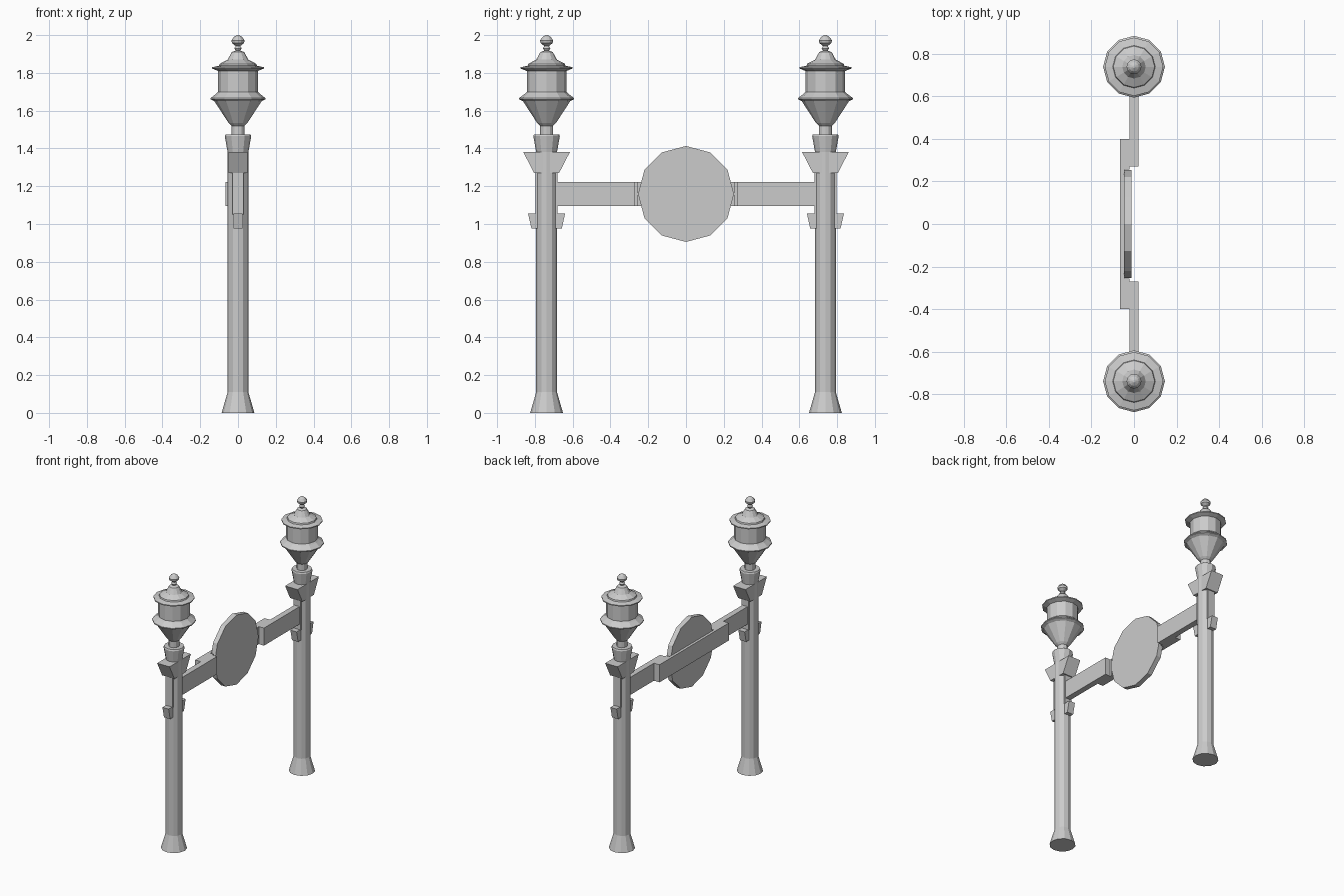
import bpy, bmesh, math

if "Cube" in bpy.data.objects:
    bpy.data.objects.remove(bpy.data.objects["Cube"])

POST_Y = 0.738
SIDES = 12


def finish(bm, name):
    bmesh.ops.recalc_face_normals(bm, faces=bm.faces)
    me = bpy.data.meshes.new(name)
    bm.to_mesh(me)
    bm.free()
    ob = bpy.data.objects.new(name, me)
    bpy.context.collection.objects.link(ob)
    return ob


def lathe(name, profile, y):
    """Closed faceted turning from (radius, z) pairs."""
    bm = bmesh.new()
    rings = []
    for r, z in profile:
        rings.append([bm.verts.new((r * math.cos(a), y + r * math.sin(a), z))
                      for a in (2 * math.pi * i / SIDES for i in range(SIDES))])
    for lo, hi in zip(rings, rings[1:]):
        for i in range(SIDES):
            j = (i + 1) % SIDES
            bm.faces.new((lo[i], lo[j], hi[j], hi[i]))
    bm.faces.new(rings[0])
    bm.faces.new(rings[-1])
    return finish(bm, name)


def prism(name, outline, x0, x1):
    """Extrude a (y, z) outline along x."""
    bm = bmesh.new()
    face = bm.faces.new([bm.verts.new((x0, y, z)) for y, z in outline])
    ext = bmesh.ops.extrude_face_region(bm, geom=[face])
    for v in ext["geom"]:
        if isinstance(v, bmesh.types.BMVert):
            v.co.x = x1
    return finish(bm, name)


def box(name, x0, x1, y0, y1, z0, z1):
    return prism(name, [(y0, z0), (y1, z0), (y1, z1), (y0, z1)], x0, x1)


post = [(0.087, 0), (0.055, 0.11), (0.055, 1.38), (0.07, 1.465), (0.066, 1.475)]
lamp = [(0.035, 1.46), (0.035, 1.52), (0.05, 1.535), (0.125, 1.65), (0.145, 1.66),
        (0.145, 1.667), (0.115, 1.69), (0.105, 1.70), (0.105, 1.81), (0.137, 1.823),
        (0.137, 1.83), (0.10, 1.838), (0.097, 1.848), (0.055, 1.87), (0.033, 1.91),
        (0.012, 1.918), (0.02, 1.93), (0.012, 1.942), (0.032, 1.958),
        (0.035, 1.972), (0.022, 1.99), (0.006, 2.0)]

for side, s in (("left", -1), ("right", 1)):
    c = s * POST_Y
    # turned post and lantern
    lathe(side + "_post", post, c)
    lathe(side + "_lantern", lamp, c)
    # flared brackets and strap joining them
    prism(side + "_upper_bracket",
          [(c - 0.066, 1.27), (c + 0.066, 1.27), (c + 0.123, 1.38), (c - 0.123, 1.38)],
          -0.05, 0.05)
    prism(side + "_lower_bracket",
          [(c - 0.08, 0.975), (c + 0.08, 0.975), (c + 0.098, 1.055), (c - 0.098, 1.055)],
          -0.025, 0.025)
    box(side + "_strap", -0.028, 0.028, c - 0.058, c + 0.058, 1.05, 1.275)
    # beam arm and offset splice block
    a, b = sorted((s * 0.27, s * 0.70))
    box(side + "_beam_arm", -0.021, 0.021, a, b, 1.095, 1.223)
    a, b = sorted((s * 0.255, s * 0.40))
    box(side + "_splice_block", -0.066, -0.02, a, b, 1.095, 1.223)

# bar behind the sign
box("back_bar", -0.066, -0.045, -0.26, 0.26, 1.095, 1.223)

# round sign panel
prism("sign_disc", [(0.254 * math.cos(i * math.pi / 6), 1.159 + 0.254 * math.sin(i * math.pi / 6))
                    for i in range(12)], -0.047, -0.012)
